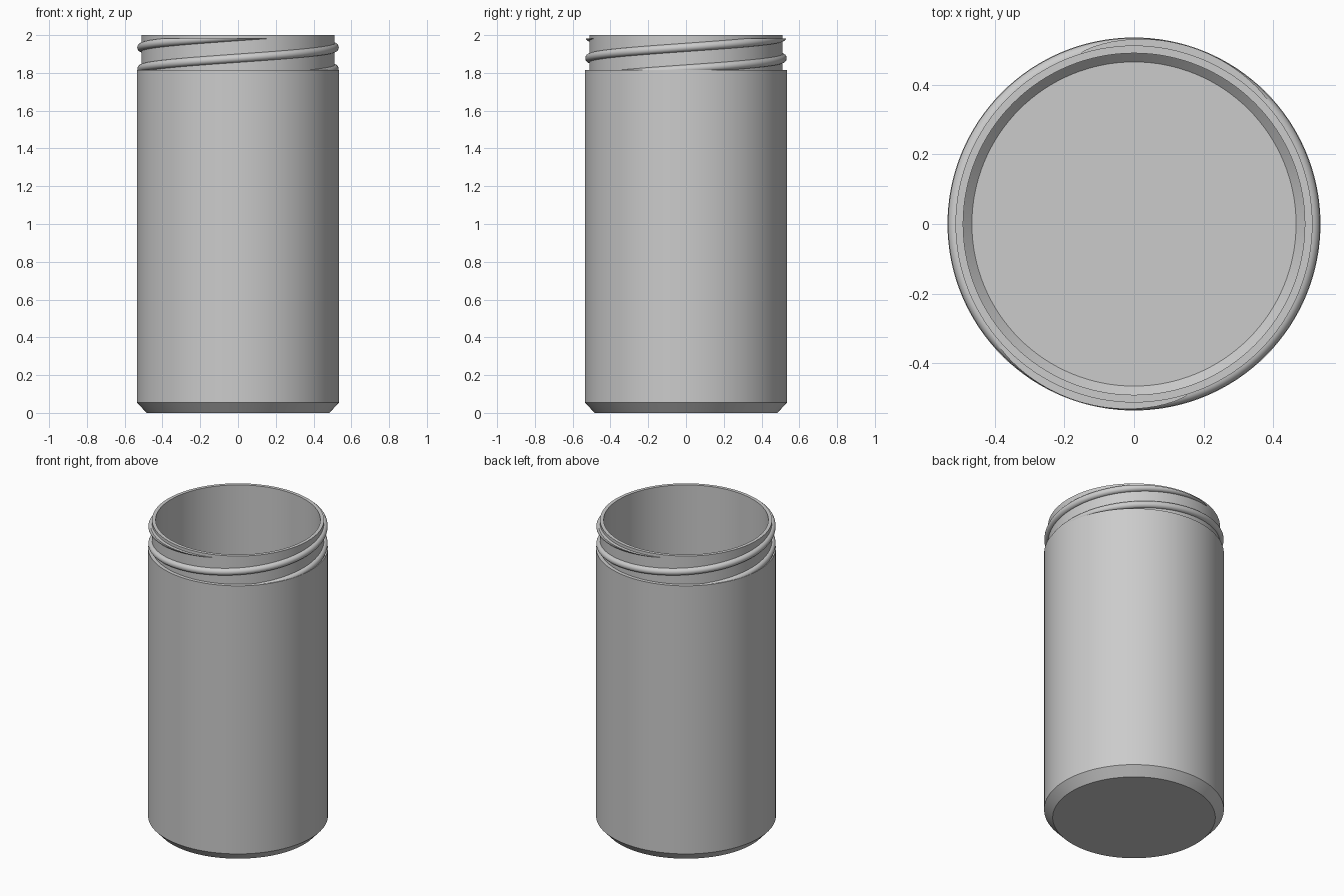
import bpy, bmesh, math

cube = bpy.data.objects.get("Cube")
if cube:
    bpy.data.objects.remove(cube, do_unlink=True)

# Material
GREY = (0.6, 0.6, 0.6, 1)
mat = bpy.data.materials.new("light grey")
mat.use_nodes = True
mat.diffuse_color = GREY
mat.node_tree.nodes["Principled BSDF"].inputs["Base Color"].default_value = GREY

SEGMENTS = 128
SHOULDER_Z, THREAD_TOP = 1.815, 1.981
BODY_R, NECK_R, BORE_R = 0.535, 0.512, 0.49


def make_object(name, bm):
    bmesh.ops.recalc_face_normals(bm, faces=bm.faces)
    mesh = bpy.data.meshes.new(name)
    bm.to_mesh(mesh)
    bm.free()
    obj = bpy.data.objects.new(name, mesh)
    bpy.context.collection.objects.link(obj)
    mesh.materials.append(mat)
    bpy.ops.object.select_all(action='DESELECT')
    obj.select_set(True)
    bpy.context.view_layer.objects.active = obj
    bpy.ops.object.shade_smooth_by_angle(angle=math.radians(30))
    return obj


# Jar: one closed profile, outside up, over the rim and down to the inner floor
def build_jar():
    profile = [(0.484, 0), (BODY_R, 0.055), (BODY_R, SHOULDER_Z),
               (NECK_R, SHOULDER_Z), (NECK_R, 2), (BORE_R, 2),
               (BORE_R, 0.07), (0.465, 0.045)]
    bm = bmesh.new()
    rings = []
    for r, z in profile:
        circle = [2 * math.pi * i / SEGMENTS for i in range(SEGMENTS)]
        rings.append([bm.verts.new((r * math.cos(a), r * math.sin(a), z)) for a in circle])
    for low, high in zip(rings, rings[1:]):
        for i in range(SEGMENTS):
            j = (i + 1) % SEGMENTS
            bm.faces.new((low[i], low[j], high[j], high[i]))
    bm.faces.new(rings[0])
    bm.faces.new(rings[-1])
    make_object("jar_body", bm)


# Thread: rounded ridge swept along a helix, trimmed flat at both ends
def build_thread(name, start):
    lead, ridge, arc = 0.229, 0.0225, 12
    z0, z1 = SHOULDER_Z - 0.03, THREAD_TOP + 0.03
    shoulder_level = 1.8205     # ridge height where it crosses the start angle
    turns = (z1 - z0) / lead
    steps = int(SEGMENTS * turns)
    bm = bmesh.new()
    sections = []
    for s in range(steps + 1):
        z = z0 + (z1 - z0) * s / steps
        a = start + 2 * math.pi * (z - shoulder_level) / lead
        section = []
        for k in range(arc + 1):
            t = math.pi * (k / arc - 0.5)
            r = NECK_R - 0.001 + ridge * math.cos(t)
            section.append(bm.verts.new((r * math.cos(a), r * math.sin(a),
                                         z + ridge * math.sin(t))))
        sections.append(section)
    for p, q in zip(sections, sections[1:]):
        for k in range(arc + 1):
            m = (k + 1) % (arc + 1)
            bm.faces.new((p[k], q[k], q[m], p[m]))
    bm.faces.new(sections[0])
    bm.faces.new(sections[-1])
    for level, up in ((SHOULDER_Z, -1), (THREAD_TOP, 1)):
        cut = bmesh.ops.bisect_plane(bm, geom=bm.verts[:] + bm.edges[:] + bm.faces[:],
                                     plane_co=(0, 0, level), plane_no=(0, 0, up),
                                     clear_outer=True)
        edges = [e for e in cut["geom_cut"] if isinstance(e, bmesh.types.BMEdge)]
        bmesh.ops.triangle_fill(bm, edges=edges, use_beauty=True)
    make_object(name, bm)


build_jar()
build_thread("thread_first", 0)
build_thread("thread_second", math.pi)
